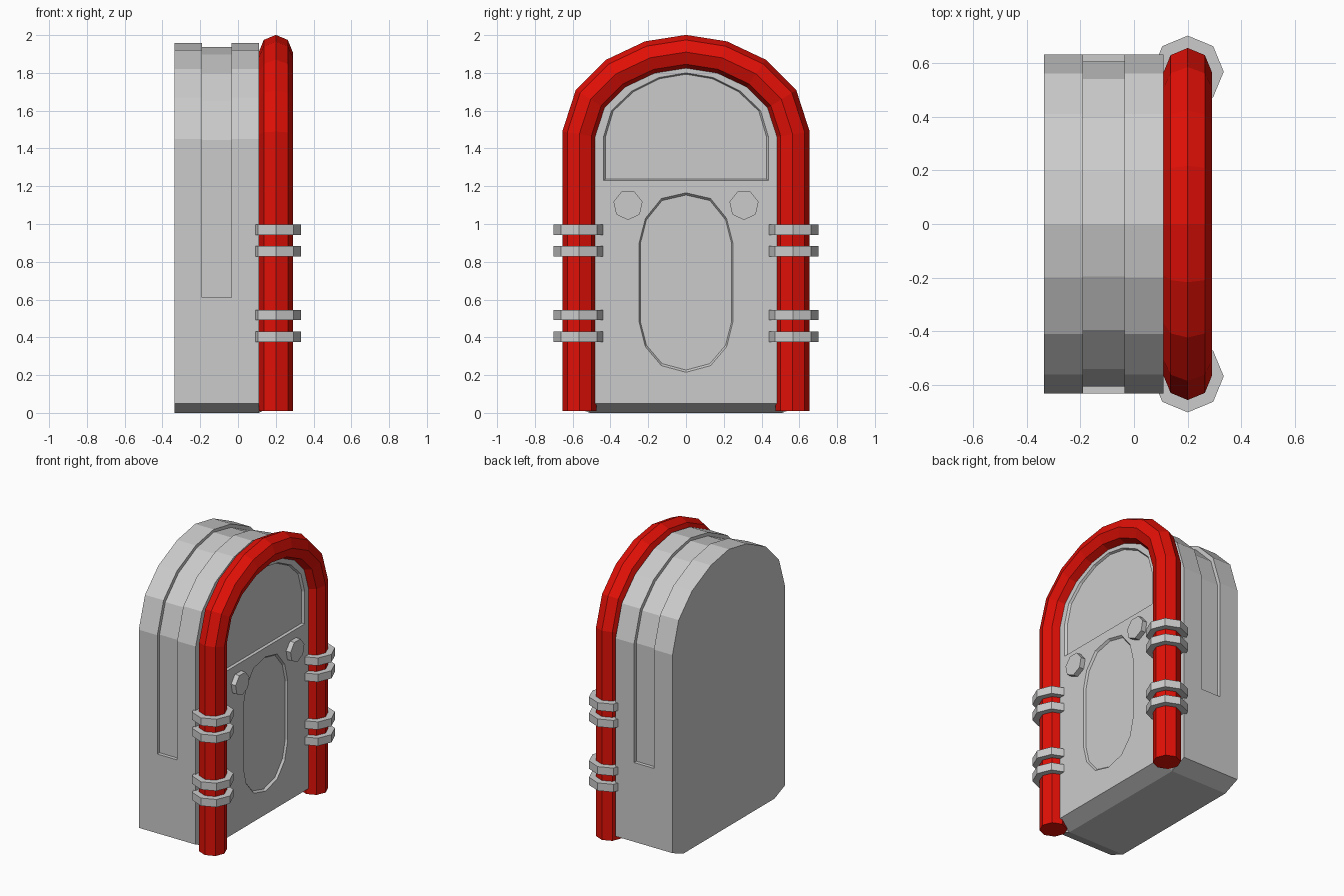
import bpy, bmesh, math
from mathutils import Vector

if "Cube" in bpy.data.objects:
    bpy.data.objects.remove(bpy.data.objects["Cube"])

FACE = 0.215  # x of the front panel


def mirrored(half):
    """Close a right-hand half outline (first and last may lie on y = 0)."""
    return half + [(-y, z) for y, z in reversed(half) if y > 1e-6]


def loft(name, rings, mat=None):
    """Skin equal-length rings of 3D points and cap both ends."""
    bm = bmesh.new()
    vs = [[bm.verts.new(p) for p in ring] for ring in rings]
    n = len(vs[0])
    for a, b in zip(vs, vs[1:]):
        for i in range(n):
            bm.faces.new((a[i], a[(i + 1) % n], b[(i + 1) % n], b[i]))
    bm.faces.new(vs[0])
    bm.faces.new(vs[-1])
    bmesh.ops.remove_doubles(bm, verts=bm.verts, dist=1e-4)
    bmesh.ops.recalc_face_normals(bm, faces=bm.faces)
    me = bpy.data.meshes.new(name)
    bm.to_mesh(me)
    bm.free()
    ob = bpy.data.objects.new(name, me)
    bpy.context.collection.objects.link(ob)
    if mat:
        me.materials.append(mat)
    return ob


def at_x(profile, x):
    return [(x, y, z) for y, z in profile]


def engrave(target, profile):
    """Cut a shallow recess with slightly sloping walls into the face."""
    mid = (min(z for _, z in profile) + max(z for _, z in profile)) / 2
    floor = [(y * 0.975, mid + (z - mid) * 0.975) for y, z in profile]
    cutter = loft("cutter", [at_x(floor, FACE - 0.015), at_x(profile, FACE),
                             at_x(profile, FACE + 0.1)])
    cutter.hide_render = True
    mod = target.modifiers.new("recess", 'BOOLEAN')
    mod.operation = 'DIFFERENCE'
    mod.solver = 'EXACT'
    mod.object = cutter
    bpy.context.view_layer.objects.active = target
    bpy.ops.object.modifier_apply(modifier=mod.name)
    bpy.data.objects.remove(cutter, do_unlink=True)


# Cabinet: arched profile with a shallow groove running over the top
base = [(0.51, 0), (0.63, 0.05), (0.63, 0.61)]
outer = mirrored(base + [(0.63, 0.61), (0.63, 1.45), (0.56, 1.67),
                         (0.41, 1.82), (0.2, 1.92), (0, 1.957)])
inner = mirrored(base + [(0.605, 0.61), (0.605, 1.445), (0.54, 1.65),
                         (0.395, 1.797), (0.195, 1.897), (0, 1.937)])
loft("cabinet", [at_x(outer, -0.335), at_x(outer, -0.19), at_x(inner, -0.19),
                 at_x(inner, -0.035), at_x(outer, -0.035), at_x(outer, 0.11)])

# Front panel filling the arch, sloping back underneath
arch = [(0.55, 1.47), (0.49, 1.65), (0.36, 1.78), (0.185, 1.865), (0, 1.895)]
panel = loft("front_panel", [at_x(mirrored([(0.51, 0), (0.55, 0.05)] + arch), 0.11),
                             at_x(mirrored([(0.51, 0.05), (0.55, 0.05)] + arch), FACE)])

# Recessed arched window and oval grille on the panel
window = mirrored([(0.437, 1.23), (0.437, 1.46), (0.395, 1.6),
                   (0.285, 1.705), (0.145, 1.775), (0, 1.8)])
oval = mirrored([(0, 0.215), (0.13, 0.25), (0.215, 0.35), (0.248, 0.48),
                 (0.248, 0.9), (0.215, 1.03), (0.13, 1.135), (0, 1.165)])
for shape in (window, oval):
    engrave(panel, shape)

# Red arched tube, octagonal section swept along a path with mitred corners
red = bpy.data.materials.new("red")
red.diffuse_color = (0.75, 0.005, 0.002, 1)
red.use_nodes = True
red.node_tree.nodes["Principled BSDF"].inputs["Base Color"].default_value = red.diffuse_color
path = mirrored([(0.565, 0.01), (0.565, 1.475), (0.505, 1.66),
                 (0.37, 1.795), (0.19, 1.88), (0, 1.91)])
pts = [Vector((0, y, z)) for y, z in path]
rings = []
for i, p in enumerate(pts):
    d0 = (p - pts[i - 1]).normalized() if i else Vector((0, 0, 1))
    d1 = (pts[i + 1] - p).normalized() if i < len(pts) - 1 else Vector((0, 0, -1))
    t = (d0 + d1).normalized()
    normal = Vector((0, t.z, -t.y)) / t.dot(d0)
    rings.append([p + Vector((0.2 + 0.09 * math.cos(a), 0, 0)) + normal * 0.09 * math.sin(a)
                  for a in (k * math.pi / 4 for k in range(8))])
loft("arch_tube", rings, red)

# Collars around the tube legs, and the two knobs
for side, label in ((-1, "left"), (1, "right")):
    for n, z in enumerate((0.403, 0.518, 0.855, 0.97)):
        loft(f"{label}_collar_{n + 1}",
             [[(0.2 + 0.134 * math.cos(k * math.pi / 4),
                side * 0.567 + 0.134 * math.sin(k * math.pi / 4), z + dz)
               for k in range(8)] for dz in (-0.0275, 0.0275)])
    knob = [(side * 0.307 + 0.079 * math.sin(k * math.tau / 7),
             1.1 - 0.079 * math.cos(k * math.tau / 7)) for k in range(7)]
    loft(f"{label}_knob", [at_x(knob, FACE - 0.01), at_x(knob, FACE + 0.035)])
